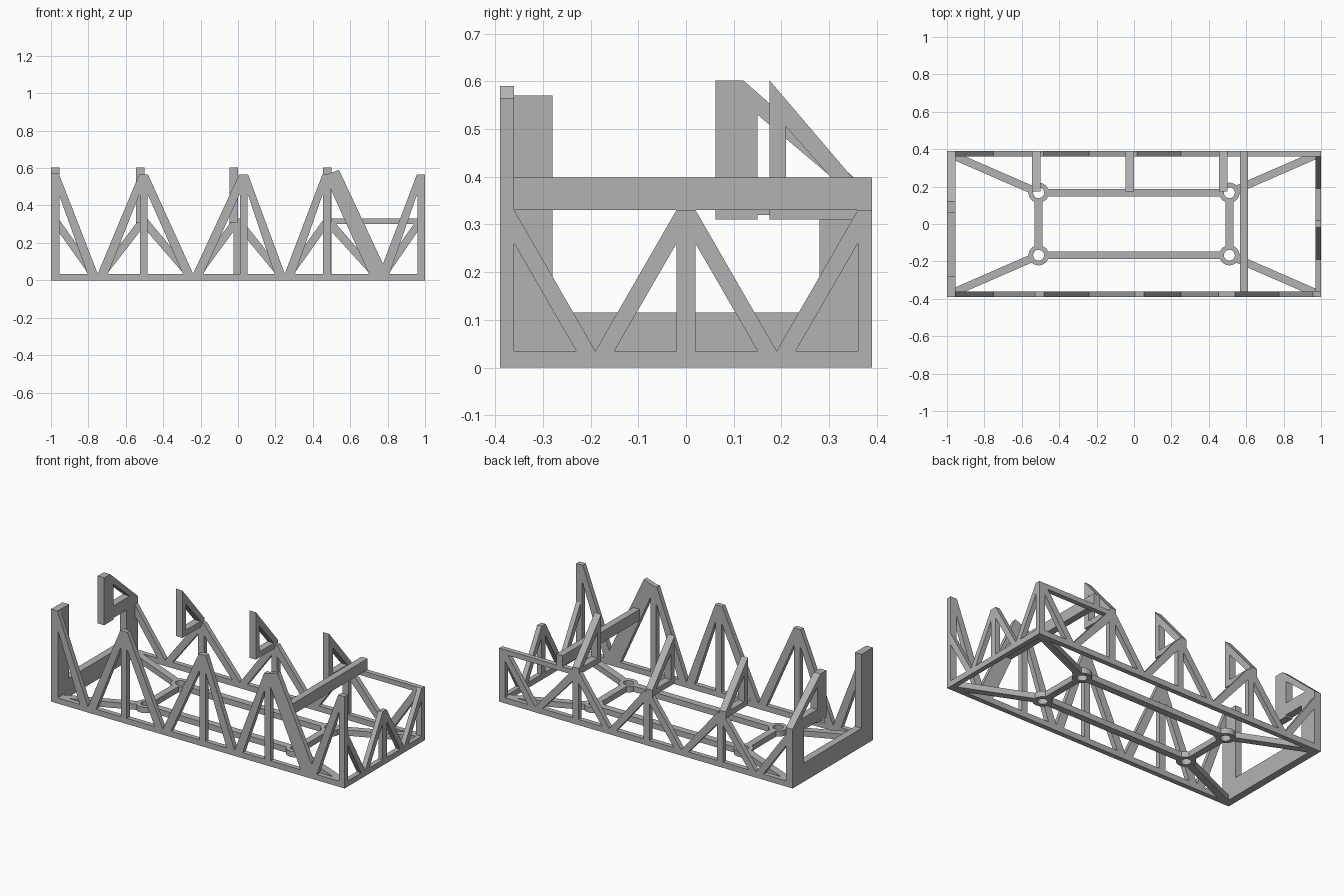
import bpy, bmesh, math
from mathutils import Vector

if "Cube" in bpy.data.objects:
    bpy.data.objects.remove(bpy.data.objects["Cube"])

grey = bpy.data.materials.new("plain_grey")
grey.use_nodes = True
grey.diffuse_color = (0.45, 0.45, 0.45, 1)
grey.node_tree.nodes["Principled BSDF"].inputs["Base Color"].default_value = grey.diffuse_color

RAIL = 0.035
X, Y, T = 1.0, 0.39, 0.03


def build(name, bm):
    bmesh.ops.recalc_face_normals(bm, faces=bm.faces)
    me = bpy.data.meshes.new(name)
    bm.to_mesh(me)
    bm.free()
    me.materials.append(grey)
    ob = bpy.data.objects.new(name, me)
    bpy.context.collection.objects.link(ob)
    return ob


def prism(bm, outline, axis, lo, hi):
    """Extrude a 2D outline along x, y or z from lo to hi."""
    place = {"x": lambda a, b, c: (c, a, b),
             "y": lambda a, b, c: (a, c, b),
             "z": lambda a, b, c: (a, b, c)}[axis]
    face = bm.faces.new([bm.verts.new(place(a, b, lo)) for a, b in outline])
    geom = bmesh.ops.extrude_face_region(bm, geom=[face])["geom"]
    shift = Vector(place(0, 0, hi - lo))
    bmesh.ops.translate(bm, vec=shift, verts=[g for g in geom if isinstance(g, bmesh.types.BMVert)])


def rect(a0, a1, b0, b1):
    return [(a0, b0), (a1, b0), (a1, b1), (a0, b1)]


def brace(bm, peak, valley, height, axis, lo, hi, drop, foot, half=0.02):
    """Slanted strut from the top of a post down to the bottom rail."""
    s = 1 if valley > peak else -1
    prism(bm, [(peak, height), (peak + s * half, height), (valley, RAIL),
               (valley, 0.01), (valley - s * foot, RAIL),
               (peak + s * half, height - drop), (peak, height - drop)], axis, lo, hi)


def bar(bm, start, end, width, z0, z1):
    a, b = Vector(start), Vector(end)
    n = (b - a).orthogonal().normalized() * width / 2
    prism(bm, [tuple(a + n), tuple(b + n), tuple(b - n), tuple(a - n)], "z", z0, z1)


valleys = [-0.75, -0.24, 0.25, 0.755]

# Front truss with tall peaks
bm = bmesh.new()
lo, hi = -Y, -Y + T
prism(bm, rect(-X, X, 0, RAIL), "y", lo, hi)
peaks = [-0.98, -0.505, 0.03, 0.475, 0.98]
for p in peaks:
    prism(bm, rect(p - 0.02, p + 0.02, 0, 0.565), "y", lo, hi)
for i, v in enumerate(valleys):
    brace(bm, peaks[i + 1], v, 0.565, "y", lo, hi, 0.11, 0.055, 0.024)
    if i < 3:
        brace(bm, peaks[i], v, 0.565, "y", lo, hi, 0.11, 0.055, 0.024)
# Wide strut carrying the cross bar
prism(bm, [(0.47, 0.565), (0.54, 0.59), (0.80, RAIL), (0.70, RAIL), (0.49, 0.5)], "y", lo, hi)
build("front_truss", bm)

# Back truss with low peaks and a top rail over the last bay
bm = bmesh.new()
lo, hi = Y - T, Y
prism(bm, rect(-X, X, 0, RAIL), "y", lo, hi)
peaks = [-0.98, -0.505, -0.005, 0.48, 0.98]
for p in peaks:
    prism(bm, rect(p - 0.02, p + 0.02, 0, 0.33), "y", lo, hi)
for i, v in enumerate(valleys):
    for p in peaks[i:i + 2]:
        brace(bm, p, v, 0.33, "y", lo, hi, 0.07, 0.05)
prism(bm, rect(0.46, X, 0.3, 0.33), "y", lo, hi)
build("back_truss", bm)

# Right end truss
bm = bmesh.new()
lo, hi = X - T, X
prism(bm, rect(-Y, Y, 0, RAIL), "x", lo, hi)
for p in (-0.375, 0, 0.375):
    prism(bm, rect(p - 0.02, p + 0.02, 0, 0.33) if p == 0 else
          rect(p - 0.015, p + 0.015, 0, 0.33), "x", lo, hi)
for s in (-1, 1):
    brace(bm, 0, s * 0.19, 0.33, "x", lo, hi, 0.07, 0.04)
    brace(bm, s * 0.375, s * 0.19, 0.33, "x", lo, hi, 0.07, 0.04, 0.015)
build("end_truss", bm)

# Left end panel: low sill, tall front column, back column with overhanging hook
bm = bmesh.new()
lo, hi = -X, -X + 0.045
prism(bm, rect(-Y, Y, 0, 0.115), "x", lo, hi)
prism(bm, rect(-Y, -0.28, 0, 0.57), "x", lo, hi)
prism(bm, rect(0.28, Y, 0, 0.365), "x", lo, hi)
prism(bm, rect(0.062, 0.15, 0.31, 0.53), "x", lo, hi)
prism(bm, [(0.062, 0.53), (0.15, 0.53), (0.31, 0.395), (Y, 0.33),
           (Y, 0.365), (0.12, 0.602), (0.062, 0.602)], "x", lo, hi)
prism(bm, [(0.15, 0.32), (Y, 0.32), (Y, 0.365), (0.355, 0.395), (0.15, 0.395)], "x", lo, hi)
build("left_end_panel", bm)

# Triangular hooks on the back peaks
for name, x in (("left", -0.523), ("middle", -0.023), ("right", 0.477)):
    bm = bmesh.new()
    lo, hi = x - 0.022, x + 0.022
    prism(bm, rect(0.175, 0.21, 0.31, 0.55), "x", lo, hi)
    prism(bm, [(0.175, 0.602), (Y, 0.35), (Y, 0.30), (0.21, 0.505), (0.175, 0.545)], "x", lo, hi)
    prism(bm, rect(0.175, Y, 0.31, 0.345), "x", lo, hi)
    build(name + "_hook", bm)

# Cross bar
bm = bmesh.new()
prism(bm, rect(0.568, 0.61, 0.33, 0.398), "y", -Y + T, Y)
build("cross_bar", bm)

# Floor struts joining the mounting rings and the corners
CX, CY, R, HOLE = 0.51, 0.167, 0.054, 0.029
bm = bmesh.new()
for s in (-1, 1):
    bar(bm, (-CX + 0.04, s * CY), (CX - 0.04, s * CY), 0.042, 0, RAIL)
    bar(bm, (s * CX, -CY + 0.04), (s * CX, CY - 0.04), 0.042, 0, RAIL)
    for t in (-1, 1):
        bar(bm, (s * (CX + 0.038), t * (CY + 0.017)), (s * 0.975, t * 0.37), 0.042, 0, RAIL)
build("floor_struts", bm)

# Mounting rings
SIDES = 32
for sx, side in ((-1, "left"), (1, "right")):
    for sy, end in ((-1, "front"), (1, "back")):
        bm = bmesh.new()
        loops = []
        for r, z in ((R, 0), (R, RAIL), (HOLE, RAIL), (HOLE, 0)):
            loops.append([bm.verts.new((sx * CX + r * math.cos(i * math.tau / SIDES),
                                        sy * CY + r * math.sin(i * math.tau / SIDES), z))
                          for i in range(SIDES)])
        for k in range(4):
            a, b = loops[k], loops[(k + 1) % 4]
            for i in range(SIDES):
                j = (i + 1) % SIDES
                bm.faces.new((a[i], a[j], b[j], b[i]))
        ring = build(end + "_" + side + "_ring", bm)
        bpy.ops.object.select_all(action="DESELECT")
        ring.select_set(True)
        bpy.context.view_layer.objects.active = ring
        bpy.ops.object.shade_smooth_by_angle(angle=math.radians(40))
